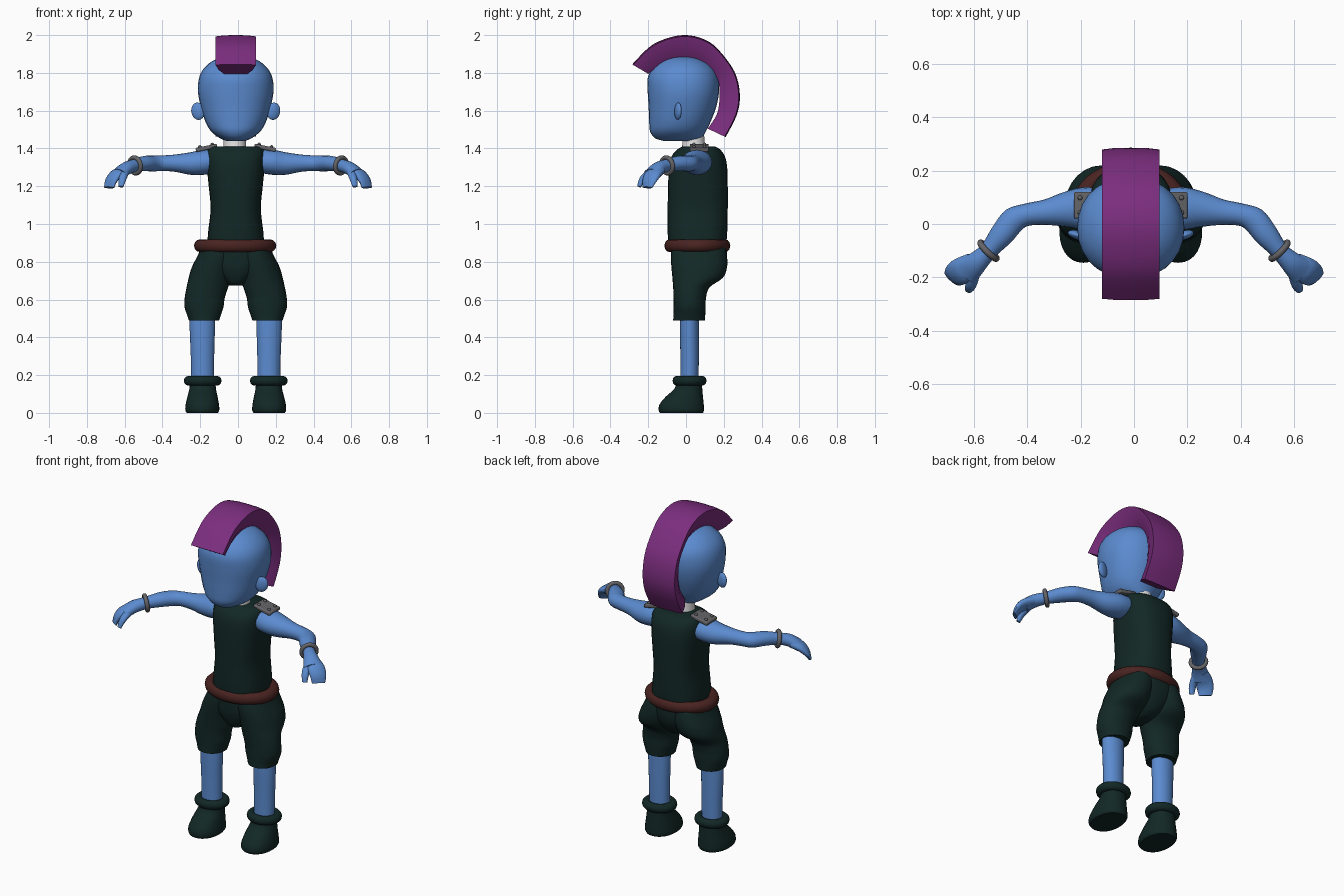
import bpy, bmesh, math
from mathutils import Vector

if "Cube" in bpy.data.objects:
    bpy.data.objects.remove(bpy.data.objects["Cube"])

CX = -0.012          # body centre line


def material(name, rgb):
    m = bpy.data.materials.new(name)
    m.diffuse_color = (*rgb, 1)
    m.use_nodes = True
    m.node_tree.nodes["Principled BSDF"].inputs["Base Color"].default_value = m.diffuse_color
    return m


BLUE = material("blue_skin", (0.105, 0.26, 0.63))
GREEN = material("dark_green_cloth", (0.006, 0.021, 0.019))
PURPLE = material("purple_hair", (0.2, 0.027, 0.21))
BROWN = material("brown_leather", (0.066, 0.017, 0.015))
GREY = material("grey_metal", (0.13, 0.13, 0.14))
WHITE = material("white_collar", (0.8, 0.8, 0.8))


def finish(ob, name, mat, angle=40):
    ob.name = name
    ob.data.materials.clear()
    ob.data.materials.append(mat)
    bpy.ops.object.select_all(action='DESELECT')
    ob.select_set(True)
    bpy.context.view_layer.objects.active = ob
    bpy.ops.object.shade_smooth_by_angle(angle=math.radians(angle))
    return ob


def spline(a, b, c, d, t):
    return 0.5 * (2 * b + (c - a) * t + (2 * a - 5 * b + 4 * c - d) * t * t
                  + (3 * b - a - 3 * c + d) * t ** 3)


def loft(name, mat, rings, steps=4, angle=40):
    """Skin closed rings, with smooth in-between rings and capped ends."""
    dense, last = [], len(rings) - 1
    for i in range(last):
        four = [rings[max(0, min(last, i + k))] for k in (-1, 0, 1, 2)]
        for s in range(steps):
            dense.append([spline(*p, s / steps) for p in zip(*four)])
    dense.append(rings[-1])
    bm = bmesh.new()
    loops = [[bm.verts.new(p) for p in r] for r in dense]
    n = len(loops[0])
    for a, b in zip(loops, loops[1:]):
        for j in range(n):
            k = (j + 1) % n
            bm.faces.new((a[j], a[k], b[k], b[j]))
    bm.faces.new(loops[0])
    bm.faces.new(loops[-1])
    bmesh.ops.recalc_face_normals(bm, faces=bm.faces)
    me = bpy.data.meshes.new(name)
    bm.to_mesh(me)
    bm.free()
    ob = bpy.data.objects.new(name, me)
    bpy.context.collection.objects.link(ob)
    return finish(ob, name, mat, angle)


def oval(c, u, v, power=2.0, n=28):
    pts = []
    for i in range(n):
        a = 2 * math.pi * i / n
        ca, sa = math.cos(a), math.sin(a)
        pts.append(Vector(c) + Vector(u) * math.copysign(abs(ca) ** (2 / power), ca)
                   + Vector(v) * math.copysign(abs(sa) ** (2 / power), sa))
    return pts


def stack(name, mat, cx, rows, power=2.0, angle=40):
    """Upright loft; each row is z, x offset, half width, front y, back y."""
    loft(name, mat, [oval((cx + dx, (f + b) / 2, z), (w, 0, 0), (0, (b - f) / 2, 0), power)
                     for z, dx, w, f, b in rows], angle=angle)


def limb(name, mat, rows, n=20):
    """Loft along a path; each row is x, y, z, half width, half height."""
    pts = [Vector(r[:3]) for r in rows]
    rings = []
    for i, r in enumerate(rows):
        t = (pts[min(i + 1, len(pts) - 1)] - pts[max(i - 1, 0)]).normalized()
        side = t.cross(Vector((0, 0, 1))).normalized()
        rings.append(oval(pts[i], side * r[3], side.cross(t) * r[4], n=n))
    loft(name, mat, rings)


def ring(name, mat, loc, major, minor, direction=(0, 0, 1), scale=(1, 1, 1)):
    bpy.ops.mesh.primitive_torus_add(
        location=loc, major_radius=major, minor_radius=minor, major_segments=36,
        minor_segments=12, rotation=Vector(direction).to_track_quat('Z', 'Y').to_euler())
    bpy.context.object.scale = scale
    return finish(bpy.context.object, name, mat)


# Head
stack("head", BLUE, CX, [
    (1.44, 0, 0.05, -0.12, 0.06), (1.455, 0, 0.085, -0.165, 0.085),
    (1.49, 0, 0.13, -0.19, 0.105), (1.54, 0, 0.16, -0.195, 0.13),
    (1.62, 0, 0.185, -0.198, 0.16), (1.7, 0, 0.2, -0.203, 0.175),
    (1.77, 0, 0.195, -0.203, 0.172), (1.82, 0, 0.172, -0.18, 0.15),
    (1.86, 0, 0.128, -0.135, 0.105), (1.882, 0, 0.075, -0.085, 0.055),
    (1.89, 0, 0.02, -0.03, 0.01)], 2.15)

# Crest of hair: outer and inner arc points (y, z)
outer = [(-.285, 1.845), (-.19, 1.94), (-.095, 1.985), (0, 2), (.09, 1.98), (.165, 1.93),
         (.255, 1.81), (.285, 1.69), (.27, 1.58), (.21, 1.46)]
inner = [(-.2, 1.795), (-.13, 1.848), (-.06, 1.876), (0, 1.882), (.06, 1.872), (.11, 1.845),
         (.165, 1.775), (.178, 1.685), (.165, 1.585), (.115, 1.505)]
section = [(0, 0), (.06, .01), (.107, .06), (.09, .6), (.062, 1),
           (-.062, 1), (-.09, .6), (-.107, .06), (-.06, .01)]
loft("hair_crest", PURPLE, [
    [Vector((CX + x, o[0] + (i[0] - o[0]) * f, o[1] + (i[1] - o[1]) * f)) for x, f in section]
    for o, i in zip(outer, inner)], angle=30)

# Neck and torso
stack("neck", WHITE, CX - 0.005, [(1.36, 0, .065, -.03, .11), (1.41, 0, .06, -.02, .1),
                                  (1.5, 0, .058, -.02, .095)])
stack("vest", GREEN, CX, [
    (0.87, 0, .15, -.09, .21), (0.95, 0, .147, -.097, .218), (1.08, 0, .133, -.097, .221),
    (1.2, 0, .143, -.095, .221), (1.3, 0, .153, -.09, .218), (1.36, 0, .156, -.075, .205),
    (1.395, 0, .148, -.045, .18), (1.41, 0, .125, -.02, .155)], 2.5)

# Belt and seat of the trousers
ring("belt", BROWN, (CX - 0.003, 0.06, 0.885), 0.184, 0.034, scale=(1, 0.8, 1))
stack("trouser_seat", GREEN, CX, [
    (0.9, 0, .165, -.08, .215), (0.82, 0, .17, -.08, .215), (0.76, 0, .14, -.075, .2),
    (0.7, 0, .07, -.055, .16), (0.675, 0, .04, -.03, .11)], 2.3)

for s, tag in ((-1, "left"), (1, "right")):
    # Trouser legs, bare legs and boots
    stack("trouser_leg_" + tag, GREEN, CX, [
        (0.89, s * .085, .09, -.07, .205), (0.83, s * .098, .105, -.08, .217),
        (0.77, s * .118, .115, -.077, .217), (0.715, s * .135, .114, -.072, .195),
        (0.665, s * .15, .11, -.068, .125), (0.61, s * .164, .106, -.066, .106),
        (0.56, s * .168, .103, -.066, .104), (0.52, s * .168, .09, -.066, .102),
        (0.49, s * .168, .08, -.068, .1)], 2.1)
    stack("bare_leg_" + tag, BLUE, CX, [
        (0.15, s * .175, .06, -.03, .066), (0.3, s * .176, .062, -.03, .068),
        (0.45, s * .177, .067, -.032, .068), (0.58, s * .177, .068, -.03, .068)])
    stack("boot_" + tag, GREEN, CX, [
        (0, s * .177, .082, -.138, .09), (0.015, s * .177, .09, -.145, .095),
        (0.045, s * .177, .088, -.14, .094), (0.085, s * .176, .08, -.108, .09),
        (0.13, s * .175, .07, -.06, .086), (0.175, s * .175, .068, -.05, .085)], 2.2)
    ring("boot_cuff_" + tag, GREEN, (CX + s * .175, .019, .17), .074, .026, scale=(1, .9, 1))

    # Arms ending in a mitten hand with a separate thumb
    limb("arm_" + tag, BLUE, [
        (s * .1, .06, 1.335, .07, .06), (s * .18, .058, 1.327, .08, .066),
        (s * .25, .055, 1.32, .067, .06), (s * .33, .044, 1.322, .048, .046),
        (s * .4, .035, 1.322, .042, .041), (s * .45, .015, 1.32, .048, .042),
        (s * .495, -.04, 1.32, .045, .04), (s * .545, -.1, 1.31, .034, .034),
        (s * .59, -.145, 1.295, .042, .034), (s * .63, -.178, 1.265, .056, .03)])
    limb("fingers_" + tag, BLUE, [
        (s * .6, -.145, 1.285, .04, .026), (s * .645, -.175, 1.262, .05, .026),
        (s * .671, -.192, 1.23, .046, .02), (s * .682, -.204, 1.193, .036, .011)])
    limb("thumb_" + tag, BLUE, [
        (s * .59, -.16, 1.29, .02, .022), (s * .602, -.2, 1.265, .022, .02),
        (s * .612, -.232, 1.235, .02, .016), (s * .62, -.248, 1.198, .014, .01)])
    ring("bracelet_" + tag, GREY, (s * .545, -.1, 1.31), .042, .012, (s * .7, -.7, -.15))

    # Ears
    bpy.ops.mesh.primitive_uv_sphere_add(segments=20, ring_count=12, radius=1,
                                         location=(CX + s * .2, -.042, 1.597),
                                         rotation=(0, s * .2, s * .3))
    bpy.context.object.scale = (.037, .017, .046)
    finish(bpy.context.object, "ear_" + tag, BLUE)

    # Shoulder plates with rivets
    tilt = s * .2
    bpy.ops.mesh.primitive_cube_add(size=1, location=(CX + s * .155, .07, 1.403),
                                    rotation=(0, tilt, 0))
    plate = bpy.context.object
    plate.scale = (.115, .1, .022)
    bpy.ops.object.transform_apply(location=False, rotation=False, scale=True)
    bevel = plate.modifiers.new("rounded_edges", 'BEVEL')
    bevel.width, bevel.segments = .006, 2
    finish(plate, "shoulder_plate_" + tag, GREY)
    for dx in (-.033, 0.033):
        for dy in (-.028, .028):
            bpy.ops.mesh.primitive_uv_sphere_add(
                segments=12, ring_count=8, radius=.009,
                location=(CX + s * (.157 + dx), .07 + dy, 1.415 - .2 * dx))
            finish(bpy.context.object, "shoulder_rivet_" + tag, GREY)
